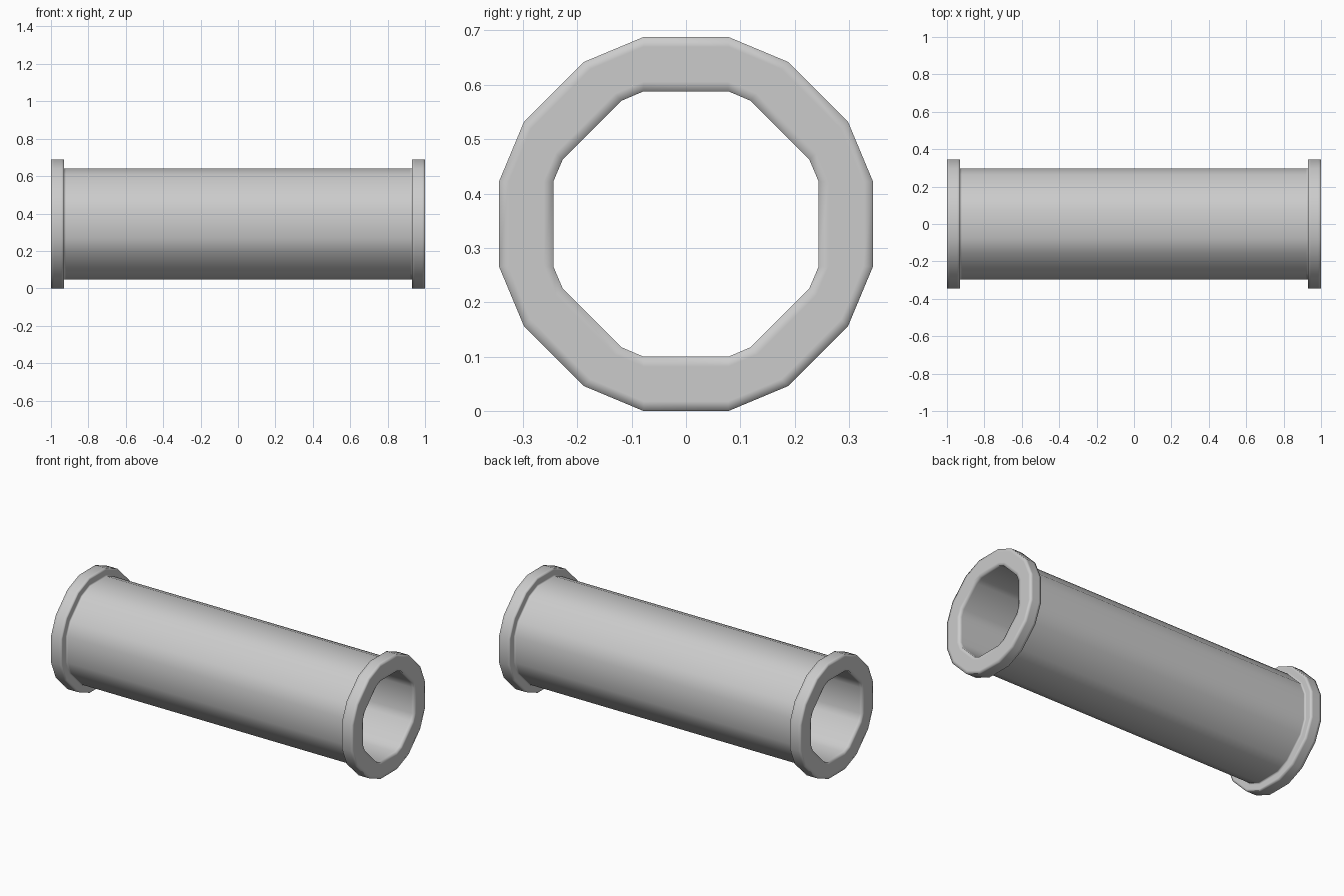
import bpy, bmesh

if "Cube" in bpy.data.objects:
    bpy.data.objects.remove(bpy.data.objects["Cube"])

CZ = 0.344  # height of the pipe axis

# One eighth of the bevelled-octagon section: (bore point, flange rim point)
BASE = [((0.078, 0.244), (0.078, 0.344)), ((0.118, 0.227), (0.188, 0.298))]


def ring_points(t):
    """16-sided section, t = 0 at the bore and t = 1 at the flange rim."""
    p = [(a[0] + (b[0] - a[0]) * t, a[1] + (b[1] - a[1]) * t) for a, b in BASE]
    quad = p + [(v, u) for u, v in reversed(p)]
    pts = []
    for _ in range(4):
        pts += quad
        quad = [(v, -u) for u, v in quad]
    return pts


# Lengthwise profile of one half (x, t), with support loops that tighten the shading
half = [(0.92, 0.53), (0.93, 0.53), (0.93, 0.62), (0.93, 0.88), (0.93, 1.0),
        (0.945, 1.0), (0.985, 1.0), (1.0, 1.0), (1.0, 0.82), (1.0, 0.18),
        (1.0, 0.0), (0.98, 0.0)]
profile = half + [(-x, t) for x, t in reversed(half)]

# Flanged pipe: closed profile swept around the section
bm = bmesh.new()
rings = [[bm.verts.new((x, y, CZ + z)) for y, z in ring_points(t)] for x, t in profile]
for i, a in enumerate(rings):
    b = rings[(i + 1) % len(rings)]
    for k in range(16):
        n = (k + 1) % 16
        bm.faces.new((a[k], a[n], b[n], b[k]))
bmesh.ops.recalc_face_normals(bm, faces=bm.faces)
for f in bm.faces:
    f.smooth = True
mesh = bpy.data.meshes.new("flanged_pipe")
bm.to_mesh(mesh)
bm.free()
pipe = bpy.data.objects.new("flanged_pipe", mesh)
bpy.context.collection.objects.link(pipe)
